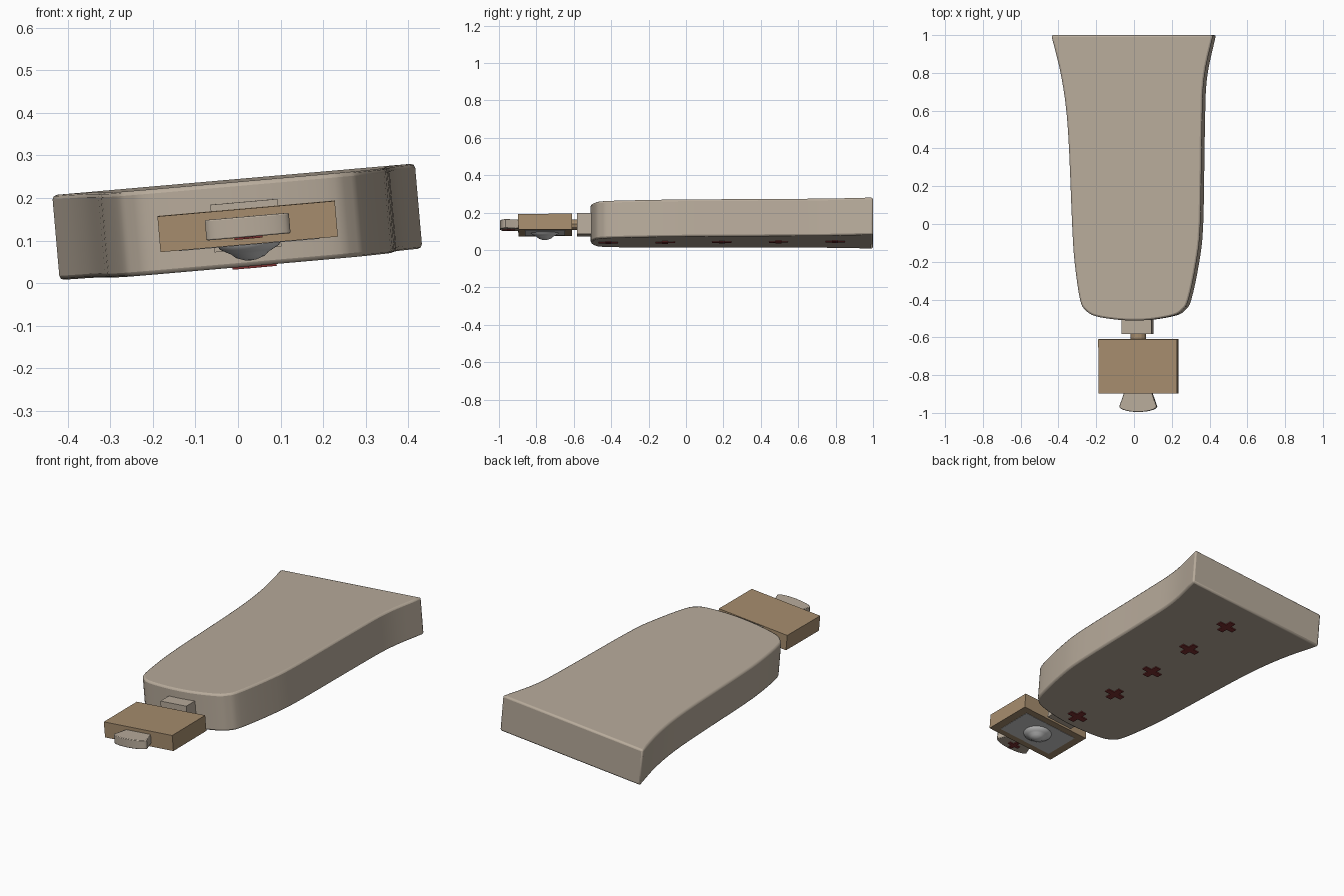
import bpy, bmesh, math
from mathutils import Matrix, Vector

if "Cube" in bpy.data.objects:
    bpy.data.objects.remove(bpy.data.objects["Cube"])

# whole model leans about its long axis
TILT = (Matrix.Translation((0, 0, 0.14)) @ Matrix.Rotation(math.radians(-5), 4, 'Y')
        @ Matrix.Rotation(math.radians(0.25), 4, 'X'))
CX, CZ = 0.022, -0.005          # axis of the front fittings


def material(name, rgb):
    m = bpy.data.materials.new(name)
    m.diffuse_color = (*rgb, 1)
    m.use_nodes = True
    m.node_tree.nodes["Principled BSDF"].inputs["Base Color"].default_value = m.diffuse_color
    return m


BEIGE = material("beige", (0.48, 0.41, 0.33))
TAN = material("tan", (0.38, 0.265, 0.155))
RED = material("dark_red", (0.2, 0.03, 0.03))


def finish(name, bm, mat=None, bevel=0.0, smooth=True):
    bmesh.ops.recalc_face_normals(bm, faces=bm.faces)
    me = bpy.data.meshes.new(name)
    bm.to_mesh(me)
    bm.free()
    ob = bpy.data.objects.new(name, me)
    bpy.context.collection.objects.link(ob)
    ob.matrix_world = TILT
    if mat:
        me.materials.append(mat)
    if bevel:
        mod = ob.modifiers.new("bevel", 'BEVEL')
        mod.width, mod.segments = bevel, 2
        mod.limit_method, mod.angle_limit = 'ANGLE', math.radians(50)
    if smooth:
        bpy.ops.object.select_all(action='DESELECT')
        ob.select_set(True)
        bpy.context.view_layer.objects.active = ob
        bpy.ops.object.shade_smooth_by_angle(angle=math.radians(35))
    return ob


def prism(name, pts, z0, z1, mat=None, bevel=0.0, smooth=True):
    bm = bmesh.new()
    face = bm.faces.new([bm.verts.new((x, y, z0)) for x, y in pts])
    top = bmesh.ops.extrude_face_region(bm, geom=[face])["geom"]
    bmesh.ops.translate(bm, vec=(0, 0, z1 - z0),
                        verts=[v for v in top if isinstance(v, bmesh.types.BMVert)])
    return finish(name, bm, mat, bevel, smooth)


def block(name, x, y0, y1, half_w, z0, z1, mat=None, bevel=0.0):
    return prism(name, [(x - half_w, y0), (x + half_w, y0), (x + half_w, y1), (x - half_w, y1)],
                 z0, z1, mat, bevel, False)


def curve(points, steps=4):
    # Catmull-Rom through the open list of points
    p = [Vector(q) for q in points]
    p = [2 * p[0] - p[1]] + p + [2 * p[-1] - p[-2]]
    out = []
    for i in range(1, len(p) - 2):
        a, b, c, d = p[i - 1:i + 3]
        for k in range(steps):
            t = k / steps
            out.append(0.5 * (2 * b + (c - a) * t + (2 * a - 5 * b + 4 * c - d) * t * t
                              + (3 * b - a - 3 * c + d) * t ** 3))
    return out + [p[-2]]


def plus(name, x, y, r, w, z):
    quarter = [(r, -w), (r, w), (w, w)]
    pts = []
    for k in range(4):
        c, s = [(1, 0), (0, 1), (-1, 0), (0, -1)][k]
        pts += [(x + c * a - s * b, y + s * a + c * b) for a, b in quarter]
    prism(name, pts, z - 0.004, z + 0.004, RED, smooth=False)


# flared main slab
outline = [(-0.431, 1), (-0.376, 0.77), (-0.343, 0.5), (-0.321, 0), (-0.308, -0.2), (-0.279, -0.4),
           (-0.25, -0.455), (-0.195, -0.488), (-0.06, -0.508), (0.08, -0.508), (0.215, -0.485),
           (0.265, -0.455), (0.297, -0.4), (0.339, -0.2), (0.36, 0), (0.369, 0.5), (0.38, 0.77), (0.428, 1)]
prism("main_slab", curve(outline), -0.1, 0.1, BEIGE, 0.01)

# neck block and round connector
block("neck_block", CX - 0.004, -0.582, -0.49, 0.079, CZ - 0.055, CZ + 0.057, BEIGE)
bm = bmesh.new()
bmesh.ops.create_cone(bm, cap_ends=True, segments=12, radius1=0.04, radius2=0.04, depth=0.05)
bm.transform(Matrix.Translation((CX, -0.597, CZ)) @ Matrix.Diagonal((1, 1, 0.72, 1))
             @ Matrix.Rotation(math.pi / 2, 4, 'X'))
finish("connector", bm, TAN, smooth=False)

# tan box with a grey panel underneath
block("front_box", CX, -0.897, -0.61, 0.209, CZ - 0.042, CZ + 0.042, TAN)
block("under_panel", CX, -0.86, -0.648, 0.165, CZ - 0.0435, CZ - 0.03)

# stepped dome on the panel
profile = [(0.074, 0), (0.07, 0.007), (0.052, 0.017), (0.044, 0.021), (0.034, 0.03), (0.014, 0.037), (0, 0.0385)]
bm = bmesh.new()
vs = [bm.verts.new((CX + r, -0.755, CZ - 0.042 - h)) for r, h in profile]
es = [bm.edges.new(e) for e in zip(vs, vs[1:])]
bmesh.ops.spin(bm, geom=vs + es, cent=(CX, -0.755, 0), axis=(0, 0, 1), angle=2 * math.pi, steps=32)
bmesh.ops.remove_doubles(bm, verts=bm.verts, dist=1e-5)
finish("under_dome", bm)

# flared front tab
arc = [(CX - 0.099 * math.cos(t), -0.965 - 0.03 * math.sin(t))
       for t in [math.pi * k / 14 for k in range(15)]]
prism("front_tab", [(CX - 0.072, -0.88), (CX - 0.076, -0.9), (CX - 0.092, -0.945)] + arc
      + [(CX + 0.092, -0.945), (CX + 0.076, -0.9), (CX + 0.072, -0.88)],
      CZ - 0.024, CZ + 0.024, BEIGE, 0.003)

# red plus marks on the underside
for i in range(5):
    plus(f"slab_mark_{i + 1}", 0.03, -0.415 + 0.303 * i, 0.052, 0.016, -0.101)
plus("tab_mark", CX, -0.948, 0.033, 0.01, CZ - 0.0245)
